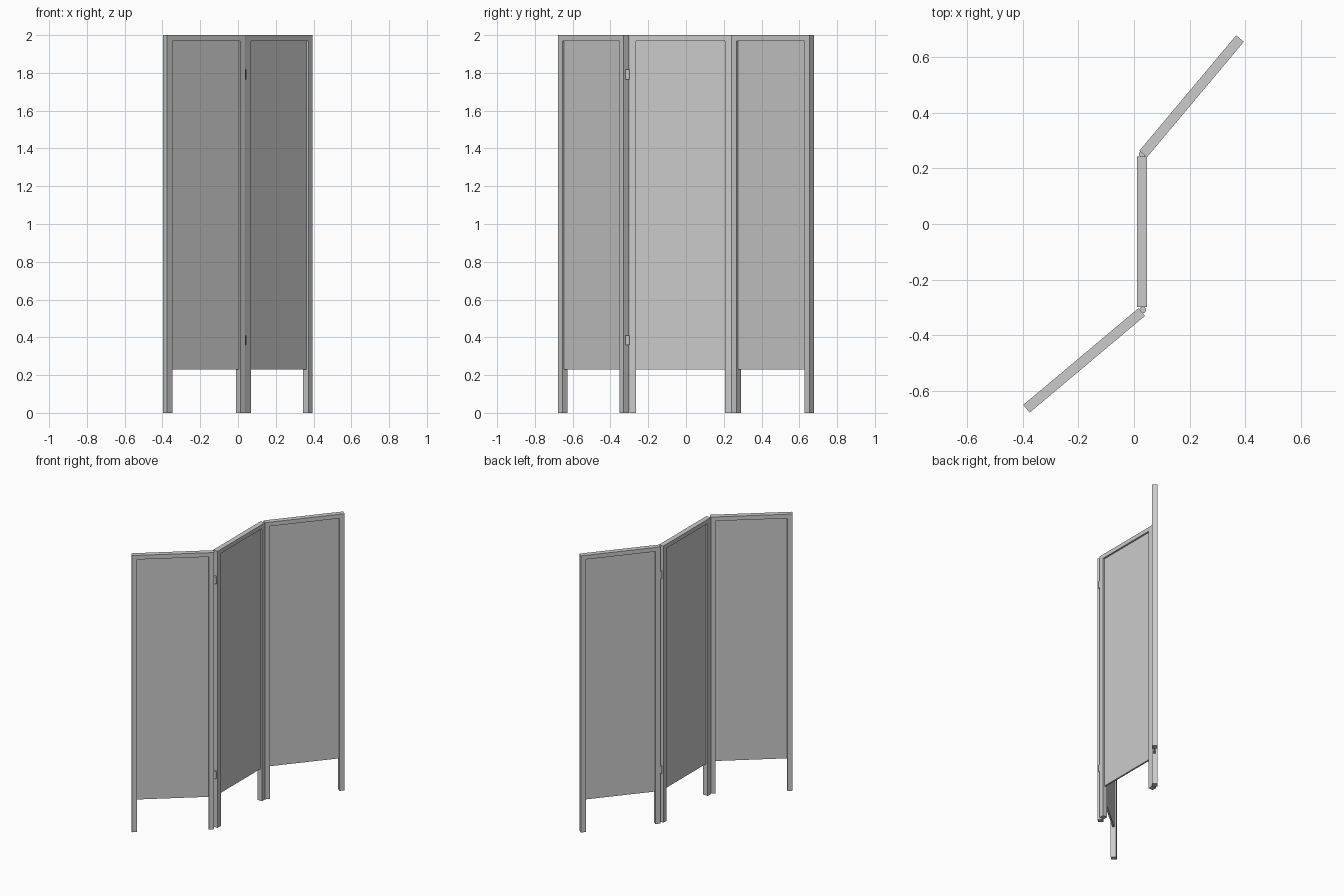
import bpy
from math import radians
from mathutils import Matrix, Vector

if "Cube" in bpy.data.objects:
    bpy.data.objects.remove(bpy.data.objects["Cube"])

LENGTH, THICK, POST = 0.541, 0.036, 0.035
TOP, RAIL, SHEET_BOTTOM = 2.0, 0.03, 0.23


def box(name, lo, hi, frame):
    """Box between two corners, placed in a panel's own frame."""
    lo, hi = Vector(lo), Vector(hi)
    bpy.ops.mesh.primitive_cube_add(size=1)
    ob = bpy.context.object
    ob.name = name
    ob.data.transform(Matrix.Translation((lo + hi) / 2) @ Matrix.Diagonal((*(hi - lo), 1)))
    ob.matrix_world = frame
    return ob


def panel(name, start, angle):
    """Framed screen panel running from its start point along an angle."""
    frame = Matrix.Translation((*start, 0)) @ Matrix.Rotation(radians(angle), 4, 'Z')
    h = THICK / 2
    # two full-height posts that form the legs
    for side, x in (("inner", 0), ("outer", LENGTH - POST)):
        box(f"{name}_{side}_post", (x, -h, 0), (x + POST, h, TOP), frame)
    # top rail
    box(f"{name}_top_rail", (POST, -h, TOP - RAIL), (LENGTH - POST, h, TOP), frame)
    # thin recessed sheet
    box(f"{name}_sheet", (POST, -0.006, SHEET_BOTTOM),
        (LENGTH - POST, 0.006, TOP - RAIL), frame)


panel("front_panel", (0.028, -0.316), 220)
panel("middle_panel", (0.029, -0.299), 90)
panel("back_panel", (0.033, 0.2516), 50)

# hinge barrels in the two joints
for joint, x, y in (("front", 0.031, -0.309), ("back", 0.030, 0.251)):
    for level, z in (("lower", 0.385), ("upper", 1.792)):
        bpy.ops.mesh.primitive_cylinder_add(vertices=16, radius=0.012, depth=0.052,
                                            location=(x, y, z))
        bpy.context.object.name = f"{joint}_{level}_hinge"
        bpy.ops.object.shade_smooth_by_angle()
